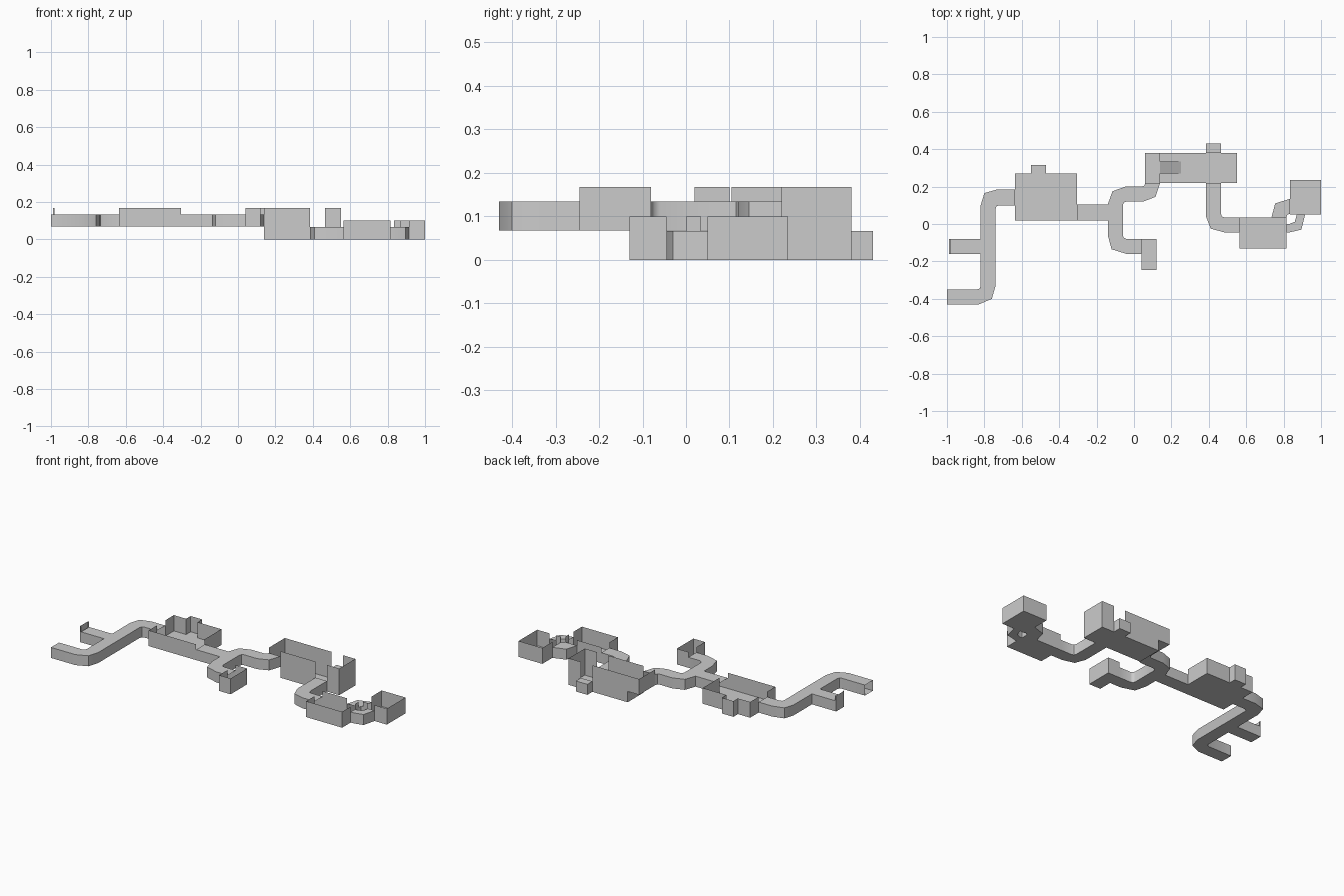
import bpy, bmesh, math

if "Cube" in bpy.data.objects:
    bpy.data.objects.remove(bpy.data.objects["Cube"])

grey = bpy.data.materials.new("stone_grey")
grey.diffuse_color = (0.6, 0.6, 0.6, 1)
grey.use_nodes = True
grey.node_tree.nodes["Principled BSDF"].inputs["Base Color"].default_value = grey.diffuse_color


def shell(name, outline, z0, z1, open_edges=(), lid=True):
    """Thin sheet shell over a counter-clockwise outline; listed edges stay open."""
    bm = bmesh.new()
    low = [bm.verts.new((x, y, z0)) for x, y in outline]
    high = [bm.verts.new((x, y, z1)) for x, y in outline]
    n = len(outline)
    bm.faces.new(low[::-1])
    if lid:
        bm.faces.new(high)
    for i in range(n):
        if i not in open_edges:
            j = (i + 1) % n
            bm.faces.new((low[i], low[j], high[j], high[i]))
    # drop loose vertices and wire edges left by openings
    bmesh.ops.delete(bm, geom=[v for v in bm.verts if not v.link_faces], context='VERTS')
    me = bpy.data.meshes.new(name)
    bm.to_mesh(me)
    bm.free()
    me.materials.append(grey)
    ob = bpy.data.objects.new(name, me)
    bpy.context.collection.objects.link(ob)
    bpy.ops.object.select_all(action='DESELECT')
    ob.select_set(True)
    bpy.context.view_layer.objects.active = ob
    bpy.ops.object.shade_smooth_by_angle(angle=math.radians(50))
    return ob


UP, UP_DUCT, UP_ROOM = 0.068, 0.134, 0.167   # upper storey floor, passage top, wall top
LOW_DUCT, LOW_ROOM = 0.066, 0.10             # lower storey passage top, wall top

# west passage with a side branch
shell("west_passage", [
    (-1, -.43), (-.83, -.43), (-.76, -.40), (-.74, -.33), (-.74, .08), (-.735, .095),
    (-.72, .10), (-.635, .10), (-.635, .185), (-.73, .185), (-.80, .165), (-.82, .10),
    (-.82, -.08), (-.98, -.08), (-.98, -.16), (-.82, -.16), (-.82, -.33), (-.825, -.345),
    (-.84, -.35), (-1, -.35)], UP, UP_DUCT, (7, 13, 19))
# tall end wall of the branch
shell("branch_end_wall", [(-.98, -.08), (-.988, -.08), (-.988, -.16), (-.98, -.16)],
      UP, UP_ROOM, (3,), lid=False)

# west room with a rear alcove
shell("west_room", [
    (-.635, .02), (-.305, .02), (-.305, .105), (-.305, .27), (-.47, .27), (-.47, .315),
    (-.55, .315), (-.55, .27), (-.635, .27), (-.635, .185), (-.635, .10)],
    UP, UP_ROOM, (1, 9), lid=False)

# forked middle passage
shell("forked_passage", [
    (-.305, .02), (-.14, .02), (-.14, -.06), (-.12, -.135), (-.04, -.16), (.04, -.16),
    (.04, -.08), (-.04, -.08), (-.055, -.073), (-.06, -.06), (-.06, .10), (-.055, .115),
    (-.04, .12), (.05, .12), (.115, .145), (.14, .22), (.06, .22), (.055, .205),
    (.04, .20), (-.045, .20), (-.115, .175), (-.14, .105), (-.305, .105)],
    UP, UP_DUCT, (5, 15, 22))

# small room at the end of the fork
shell("small_room", [(.04, -.245), (.12, -.245), (.12, -.08), (.04, -.08), (.04, -.16)],
      UP, UP_ROOM, (3,), lid=False)

# hall: raised landing, sunken main floor, riser and ramp
shell("hall_landing", [(.06, .22), (.14, .22), (.14, .38), (.06, .38)],
      UP, UP_ROOM, (0, 1), lid=False)
shell("hall_main", [
    (.14, .22), (.385, .22), (.465, .22), (.55, .22), (.55, .38), (.465, .38),
    (.385, .38), (.14, .38)], 0, UP_ROOM, (1, 5, 7), lid=False)
bm = bmesh.new()
quads = [
    [(.14, .22, 0), (.14, .38, 0), (.14, .38, UP), (.14, .22, UP)],
    [(.14, .27, UP), (.25, .27, .001), (.25, .335, .001), (.14, .335, UP)]]
for q in quads:
    bm.faces.new([bm.verts.new(p) for p in q])
for y in (.27, .335):
    bm.faces.new([bm.verts.new(p) for p in ((.14, y, 0), (.25, y, .001), (.14, y, UP))])
me = bpy.data.meshes.new("hall_ramp")
bm.to_mesh(me)
bm.free()
me.materials.append(grey)
bpy.context.collection.objects.link(bpy.data.objects.new("hall_ramp", me))

# short stub behind the hall
shell("hall_rear_stub", [(.385, .38), (.465, .38), (.465, .43), (.385, .43)],
      0, LOW_DUCT, (0,))

# lower passage from hall to east room
shell("lower_passage", [
    (.385, .22), (.385, .04), (.41, -.025), (.485, -.045), (.565, -.045), (.565, .035),
    (.485, .035), (.47, .04), (.465, .055), (.465, .22)], 0, LOW_DUCT, (4, 9))

# east room
shell("east_room", [
    (.565, -.13), (.815, -.13), (.815, -.045), (.815, 0), (.815, .035), (.735, .035),
    (.565, .035), (.565, -.045)], 0, LOW_ROOM, (2, 4, 6), lid=False)

# two bent links to the corner room
shell("front_link", [
    (.815, -.045), (.83, -.045), (.895, -.03), (.915, .05), (.87, .05), (.86, .012),
    (.83, 0), (.815, 0)], 0, LOW_DUCT, (3, 7))
shell("rear_link", [
    (.735, .035), (.815, .035), (.82, .05), (.835, .055), (.835, .135), (.755, .11)],
    0, LOW_DUCT, (0, 3))

# corner room
shell("corner_room", [
    (.835, .05), (.87, .05), (.915, .05), (1, .05), (1, .235), (.835, .235), (.835, .135),
    (.835, .055)], 0, LOW_ROOM, (1, 6), lid=False)
